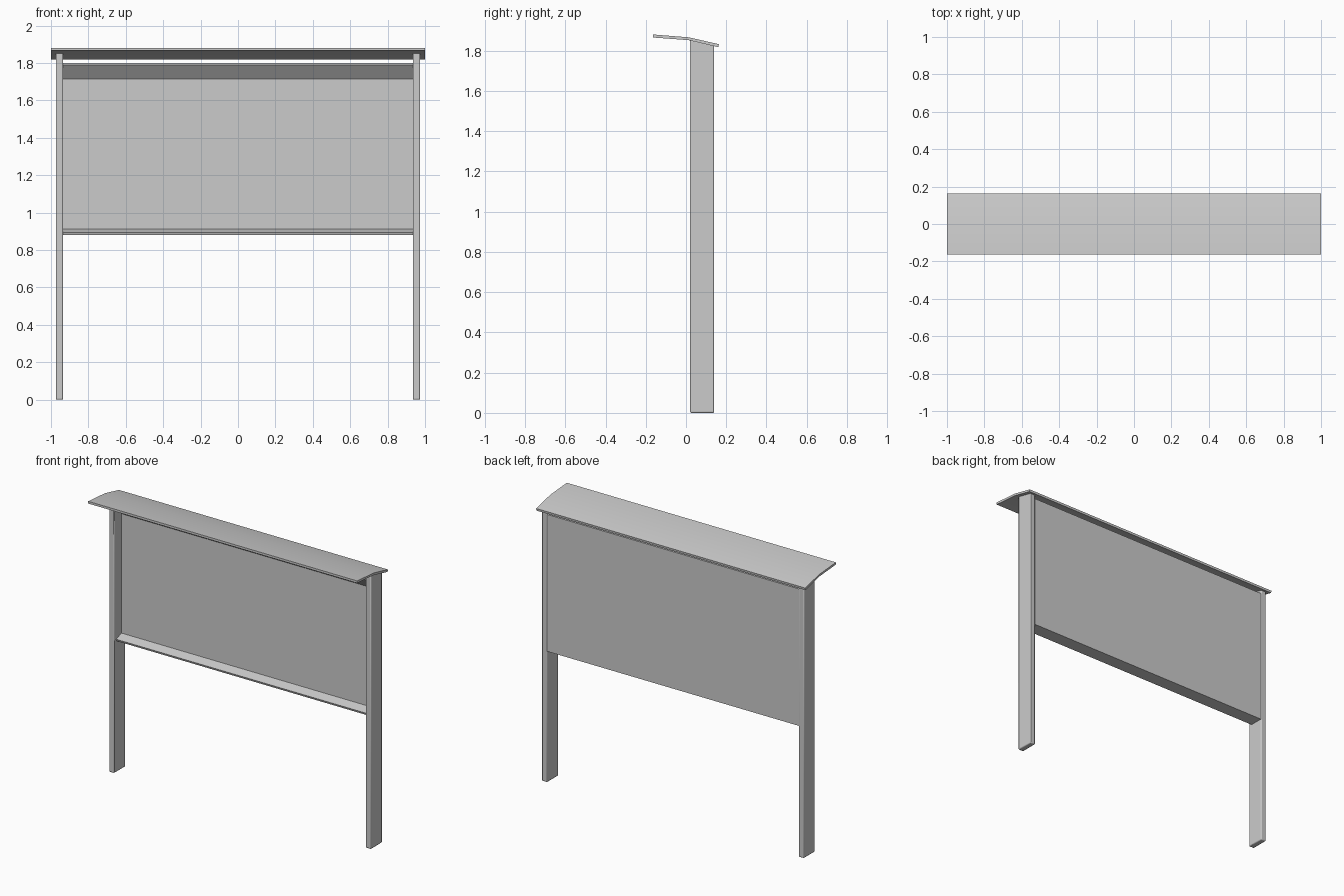
import bpy, bmesh

if "Cube" in bpy.data.objects:
    bpy.data.objects.remove(bpy.data.objects["Cube"])


def extrude_x(name, profile, x0, x1):
    """Extrude a closed (y, z) profile along x."""
    bm = bmesh.new()
    face = bm.faces.new([bm.verts.new((x0, y, z)) for y, z in profile])
    ret = bmesh.ops.extrude_face_region(bm, geom=[face])
    verts = [v for v in ret["geom"] if isinstance(v, bmesh.types.BMVert)]
    bmesh.ops.translate(bm, verts=verts, vec=(x1 - x0, 0, 0))
    bmesh.ops.recalc_face_normals(bm, faces=bm.faces)
    mesh = bpy.data.meshes.new(name)
    bm.to_mesh(mesh)
    bm.free()
    obj = bpy.data.objects.new(name, mesh)
    bpy.context.collection.objects.link(obj)
    return obj


def shade(obj, degrees=35):
    bpy.ops.object.select_all(action="DESELECT")
    obj.select_set(True)
    bpy.context.view_layer.objects.active = obj
    bpy.ops.object.shade_smooth_by_angle(angle=degrees * 3.14159 / 180)


def bevel(obj, width, segments=2):
    mod = obj.modifiers.new("soft_edges", "BEVEL")
    mod.width = width
    mod.segments = segments
    mod.limit_method = "ANGLE"


# Upright posts, cut at the top to follow the roof
post_profile = [(0.02, 0.0), (0.14, 0.0), (0.14, 1.828), (0.02, 1.855)]
for side, label in ((-1, "left_post"), (1, "right_post")):
    post = extrude_x(label, post_profile, side * 0.935, side * 0.974)
    bevel(post, 0.006)
    shade(post)

# Display panel: flat back, recessed front, flared header and bottom ledge
panel = extrude_x("display_panel", [
    (0.138, 0.88), (0.138, 1.80), (0.04, 1.80), (0.04, 1.79),
    (0.10, 1.714), (0.10, 0.912), (0.04, 0.894), (0.045, 0.88)],
    -0.937, 0.937)
shade(panel)

# Thin bent roof sheet
roof = extrude_x("roof", [
    (-0.163, 1.866), (0.012, 1.853), (0.161, 1.818),
    (0.163, 1.833), (0.014, 1.867), (-0.163, 1.881)],
    -1.0, 1.0)
shade(roof)
